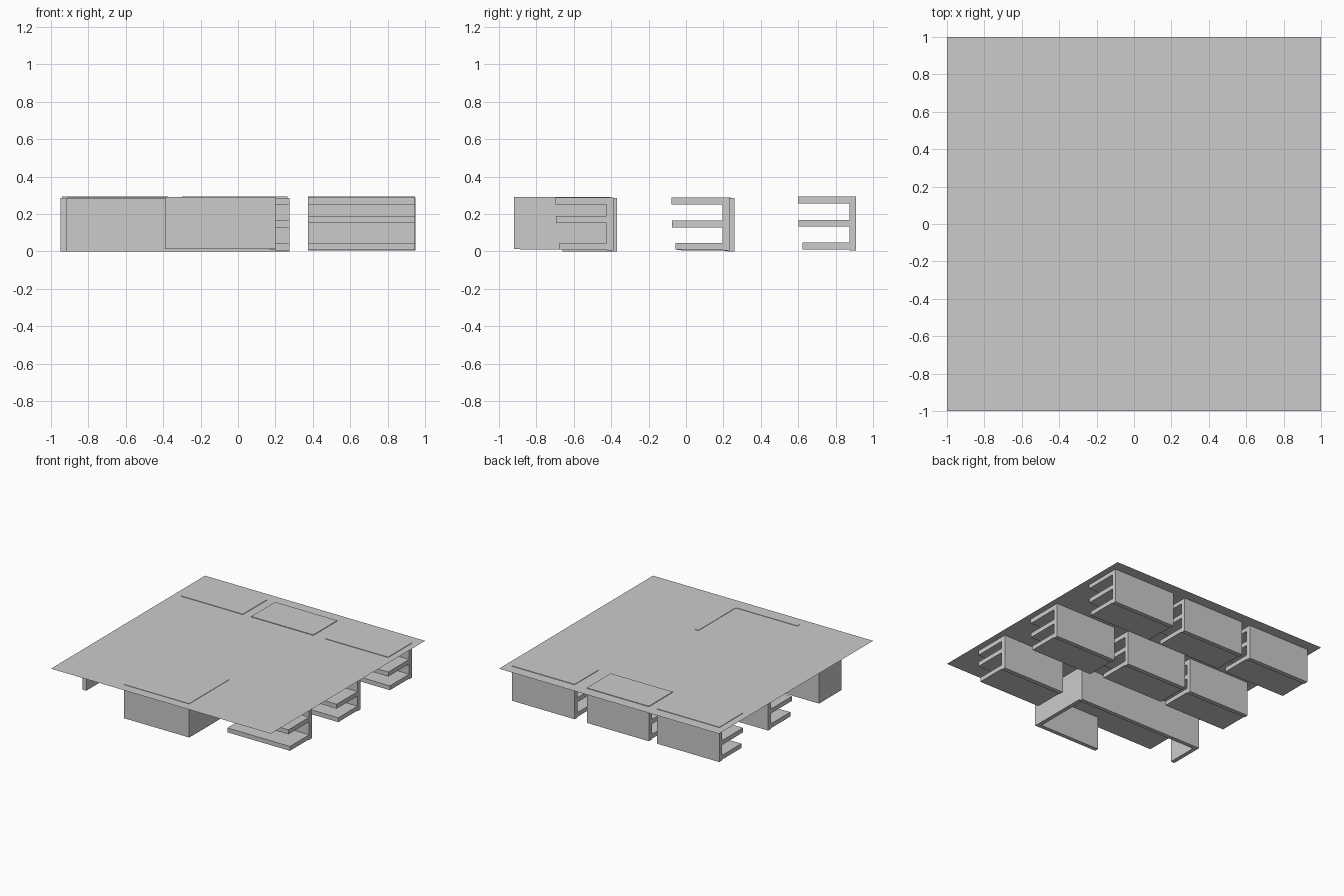
import bpy, bmesh
from mathutils import Matrix, Vector

if "Cube" in bpy.data.objects:
    bpy.data.objects.remove(bpy.data.objects["Cube"])


def add_box(bm, x0, x1, y0, y1, z0, z1):
    size = Vector((x1 - x0, y1 - y0, z1 - z0))
    mid = Vector((x0 + x1, y0 + y1, z0 + z1)) / 2
    m = Matrix.Translation(mid) @ Matrix.Diagonal((*size, 1))
    bmesh.ops.create_cube(bm, size=1, matrix=m)


def make_object(name, boxes):
    bm = bmesh.new()
    for b in boxes:
        add_box(bm, *b)
    mesh = bpy.data.meshes.new(name)
    bm.to_mesh(mesh)
    bm.free()
    obj = bpy.data.objects.new(name, mesh)
    bpy.context.collection.objects.link(obj)
    return obj


def shelf_unit(name, x0, x1, back, base, top, mid):
    """Back plate with three shelves reaching forward (E-shaped section)."""
    t = 0.037
    inner = back - t
    make_object(name, [
        (x0, x1, inner, back, base, top),                       # back plate
        (x0, x1, back - 0.31, inner, top - t, top),             # top shelf
        (x0, x1, back - 0.308, inner, mid - t / 2, mid + t / 2),  # middle shelf
        (x0, x1, back - 0.287, inner, base + 0.006, base + 0.042),  # bottom shelf
    ])


# Flat sheet covering everything
sheet_z = 0.289
bpy.ops.mesh.primitive_plane_add(size=2, location=(0, 0, sheet_z))
bpy.context.object.name = "top_sheet"

# Shelf units: name, left, right, back edge, base, top, middle shelf height
units = [
    ("back_right_shelves", 0.375, 0.945, 0.91, 0.006, 0.293, 0.151),
    ("back_middle_shelves", -0.30, 0.265, 0.91, 0.006, 0.294, 0.151),
    ("back_left_shelves", -0.94, -0.375, 0.91, 0.006, 0.293, 0.151),
    ("middle_right_shelves", 0.385, 0.95, 0.232, 0.004, 0.288, 0.147),
    ("middle_shelves", -0.285, 0.275, 0.26, 0.0, 0.287, 0.147),
    ("middle_left_shelves", -0.915, -0.35, 0.24, 0.002, 0.288, 0.147),
    ("front_right_shelves", 0.375, 0.945, -0.388, 0.004, 0.288, 0.172),
]
for u in units:
    shelf_unit(*u)

# Winding partition walls at the front left
t = 0.033
make_object("partition_back", [(-0.95, 0.20, -0.37 - t, -0.37, 0.0, 0.286)])
make_object("partition_left", [(-0.95, -0.95 + t, -0.66, -0.37 - t, 0.0, 0.286)])
make_object("partition_right", [(0.20 - t, 0.20, -0.92 + t, -0.37 - t, 0.012, 0.292)])
make_object("partition_front", [(-0.39, 0.20, -0.92, -0.92 + t, 0.014, 0.292)])
